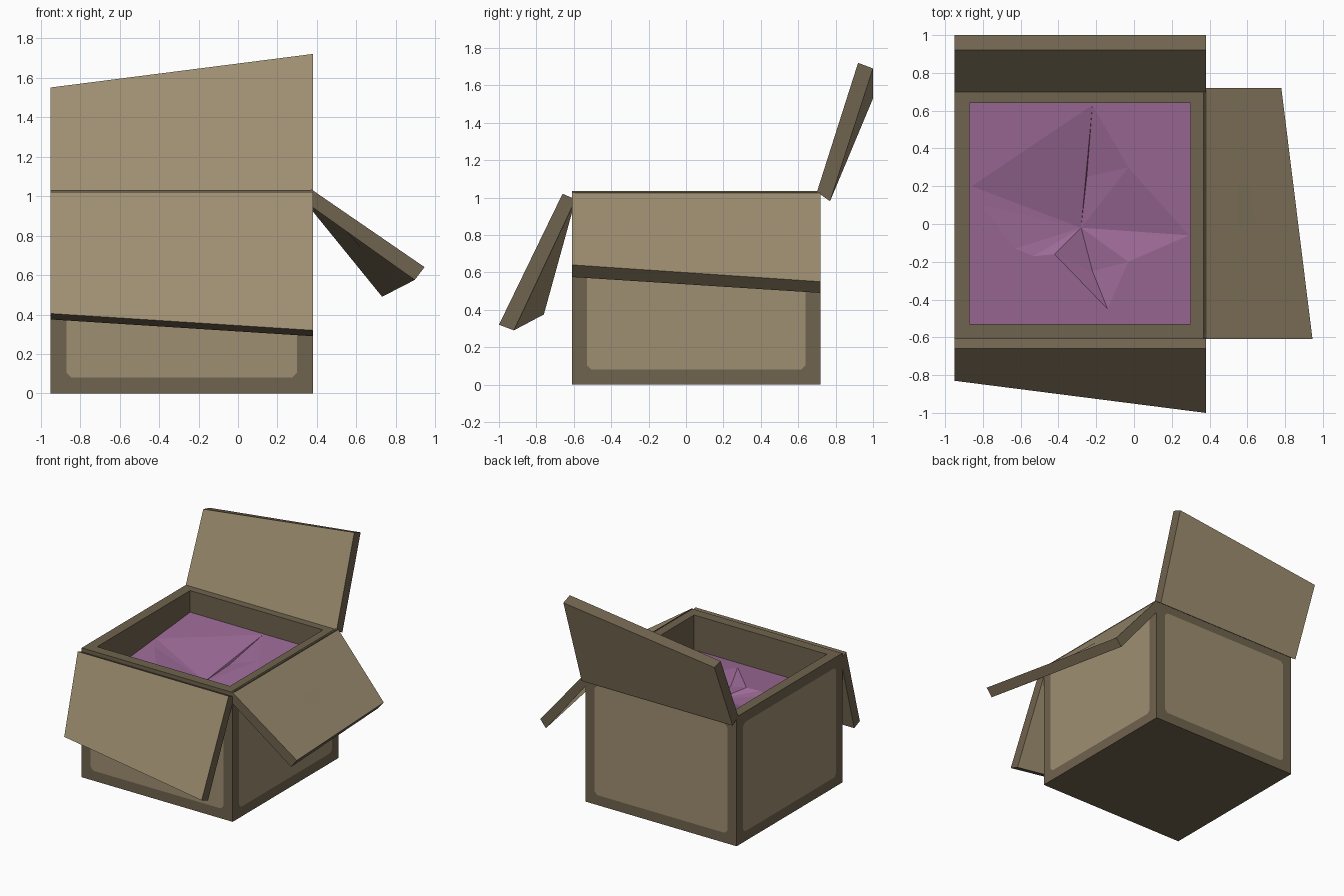
import bpy, bmesh, math
from mathutils import Matrix, Vector

if "Cube" in bpy.data.objects:
    bpy.data.objects.remove(bpy.data.objects["Cube"])


def material(name, rgb):
    m = bpy.data.materials.new(name)
    m.diffuse_color = (*rgb, 1)
    m.use_nodes = True
    m.node_tree.nodes["Principled BSDF"].inputs["Base Color"].default_value = m.diffuse_color
    return m


TAN = material("cardboard_tan", (0.345, 0.275, 0.167))
DARK = material("cardboard_edge_brown", (0.163, 0.126, 0.077))
PURPLE = material("lining_purple", (0.33, 0.142, 0.305))


def finish(name, bm, mats, recalc=True):
    if recalc:
        bmesh.ops.recalc_face_normals(bm, faces=bm.faces[:])
    me = bpy.data.meshes.new(name)
    bm.to_mesh(me)
    bm.free()
    for m in mats:
        me.materials.append(m)
    ob = bpy.data.objects.new(name, me)
    bpy.context.collection.objects.link(ob)
    return ob


CX, CY, HALF, H, WALL = -0.285, 0.055, 0.665, 1.03, 0.08

# hollow box body
bm = bmesh.new()
bmesh.ops.create_cube(bm, size=1, matrix=Matrix.Translation((CX, CY, H / 2))
                      @ Matrix.Diagonal((2 * HALF, 2 * HALF, H, 1)))
bm.normal_update()
top = max(bm.faces, key=lambda f: f.calc_center_median().z)
bmesh.ops.inset_region(bm, faces=[top], thickness=WALL, use_even_offset=True)
ext = bmesh.ops.extrude_face_region(bm, geom=[top])
floor = [v for v in ext["geom"] if isinstance(v, bmesh.types.BMVert)]
bmesh.ops.translate(bm, verts=floor, vec=(0, 0, -(H - WALL)))
if top.is_valid:
    bmesh.ops.delete(bm, geom=[top], context='FACES_ONLY')
finish("box_body", bm, [DARK])

# lighter side panels with clipped corners, one per side
a, z0, z1, c = HALF - WALL, 0.08, 0.95, 0.025
outline = [(-a + c, z0), (a - c, z0), (a, z0 + c), (a, z1 - c),
           (a - c, z1), (-a + c, z1), (-a, z1 - c), (-a, z0 + c)]
for i, side in enumerate(("front", "right", "back", "left")):
    bm = bmesh.new()
    turn = Matrix.Translation((CX, CY, 0)) @ Matrix.Rotation(i * math.pi / 2, 4, 'Z')
    bm.faces.new([bm.verts.new(turn @ Vector((x, -HALF - 0.002, z))) for x, z in outline])
    finish(side + "_panel", bm, [TAN], recalc=False)


# folded-out lids: loft between two end profiles
# (hinge outer, tip outer, tip inner, hinge inner)
def flap(name, end_a, end_b):
    bm = bmesh.new()
    ra = [bm.verts.new(p) for p in end_a]
    rb = [bm.verts.new(p) for p in end_b]
    bm.faces.new(ra).material_index = 1
    bm.faces.new(rb[::-1]).material_index = 1
    for i in range(4):
        j = (i + 1) % 4
        f = bm.faces.new((ra[i], rb[i], rb[j], ra[j]))
        f.material_index = i % 2        # broad faces tan, thin edges dark
    finish(name, bm, [TAN, DARK])


def along_x(x, pts):
    return [(x, y, z) for y, z in pts]


def along_y(y, pts):
    return [(x, y, z) for x, z in pts]


X0, X1, Y0, Y1 = CX - HALF, CX + HALF, CY - HALF, CY + HALF
flap("front_flap",
     along_x(X0, [(-0.66, 1.02), (-0.83, 0.405), (-0.76, 0.375), (-0.59, 0.99)]),
     along_x(X1, [(-0.66, 1.02), (-1.00, 0.32), (-0.92, 0.29), (-0.59, 0.99)]))
flap("back_flap",
     along_x(X0, [(0.70, 1.03), (0.92, 1.55), (1.00, 1.53), (0.77, 0.98)]),
     along_x(X1, [(0.70, 1.03), (0.92, 1.72), (1.00, 1.69), (0.77, 0.98)]))
flap("right_flap",
     along_y(Y0, [(0.37, 1.035), (0.945, 0.64), (0.895, 0.575), (0.34, 0.97)]),
     along_y(Y1, [(0.37, 1.035), (0.78, 0.55), (0.73, 0.49), (0.34, 0.97)]))


# purple lining: gently sloping sheet with a crumpled hollow in it
def sheet_z(y):
    return 0.80 + 0.09 * y


bm = bmesh.new()
square = [(CX - a, CY - a), (CX + a, CY - a), (CX + a, CY + a), (CX - a, CY + a)]
hollow = [(-0.86, 0.2), (-0.81, 0.1), (-0.63, -0.13), (-0.53, -0.17), (-0.42, -0.16),
          (-0.14, -0.45), (-0.03, -0.2), (0.29, -0.06), (-0.03, 0.3), (-0.22, 0.63)]
edges, rings = [], []
for pts in (square, hollow):
    ring = [bm.verts.new((x, y, sheet_z(y))) for x, y in pts]
    edges += [bm.edges.new((ring[i], ring[i - 1])) for i in range(len(ring))]
    rings.append(ring)
bmesh.ops.triangle_fill(bm, edges=edges, use_beauty=True, normal=(0, 0, 1))

# creased bottom of the hollow: ring points 0-9 and valley points 10-12
pts = rings[1] + [bm.verts.new(p) for p in
                  ((-0.25, 0.25, 0.755), (-0.28, -0.02, 0.715), (-0.22, -0.25, 0.71))]
for tri in ((9, 0, 11), (0, 1, 11), (1, 2, 11), (2, 3, 11), (3, 4, 11), (4, 12, 11),
            (4, 5, 12), (5, 6, 12), (6, 11, 12), (6, 7, 11), (7, 8, 11),
            (8, 10, 11), (8, 9, 10), (9, 11, 10)):
    bm.faces.new([pts[i] for i in tri])
bm.normal_update()
for f in bm.faces:
    if f.normal.z < 0:
        f.normal_flip()
finish("purple_lining", bm, [PURPLE], recalc=False)
